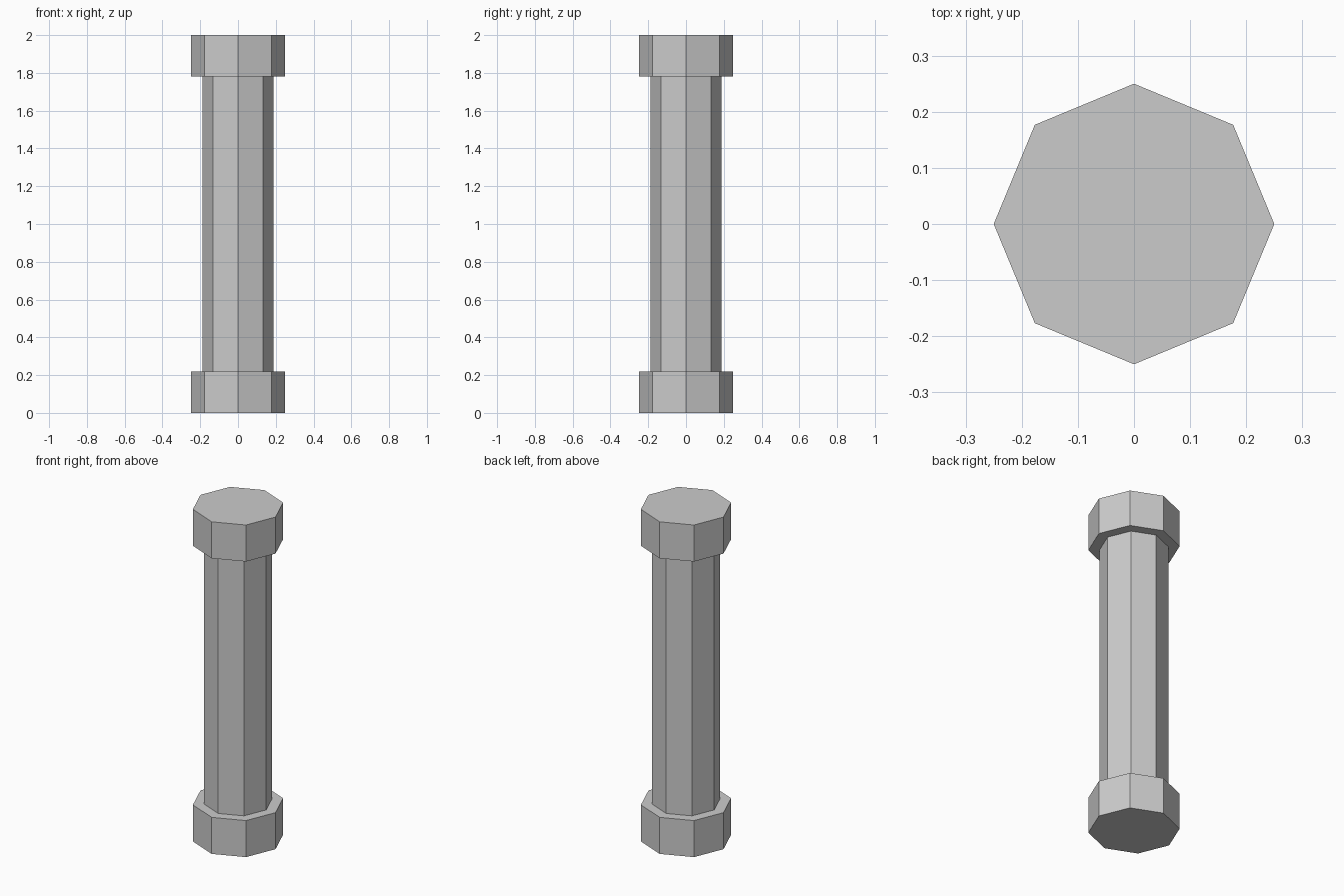
import bpy, bmesh
from math import cos, sin, tau

if "Cube" in bpy.data.objects:
    bpy.data.objects.remove(bpy.data.objects["Cube"])

SIDES = 8
END_R, SHAFT_R = 0.25, 0.188
END_H, HEIGHT = 0.22, 2.0

# Profile from bottom to top: foot collar, slim shaft, head collar
profile = [(END_R, 0), (END_R, END_H), (SHAFT_R, END_H),
           (SHAFT_R, HEIGHT - END_H), (END_R, HEIGHT - END_H), (END_R, HEIGHT)]

bm = bmesh.new()
rings = [[bm.verts.new((r * cos(tau * i / SIDES), r * sin(tau * i / SIDES), z))
          for i in range(SIDES)] for r, z in profile]

# Side walls and ledges
for low, high in zip(rings, rings[1:]):
    for i in range(SIDES):
        j = (i + 1) % SIDES
        bm.faces.new((low[i], low[j], high[j], high[i]))

# End caps
bm.faces.new(rings[0][::-1])
bm.faces.new(rings[-1])
bmesh.ops.recalc_face_normals(bm, faces=bm.faces[:])

mesh = bpy.data.meshes.new("octagonal_post")
bm.to_mesh(mesh)
bm.free()
bpy.context.collection.objects.link(bpy.data.objects.new("octagonal_post", mesh))
